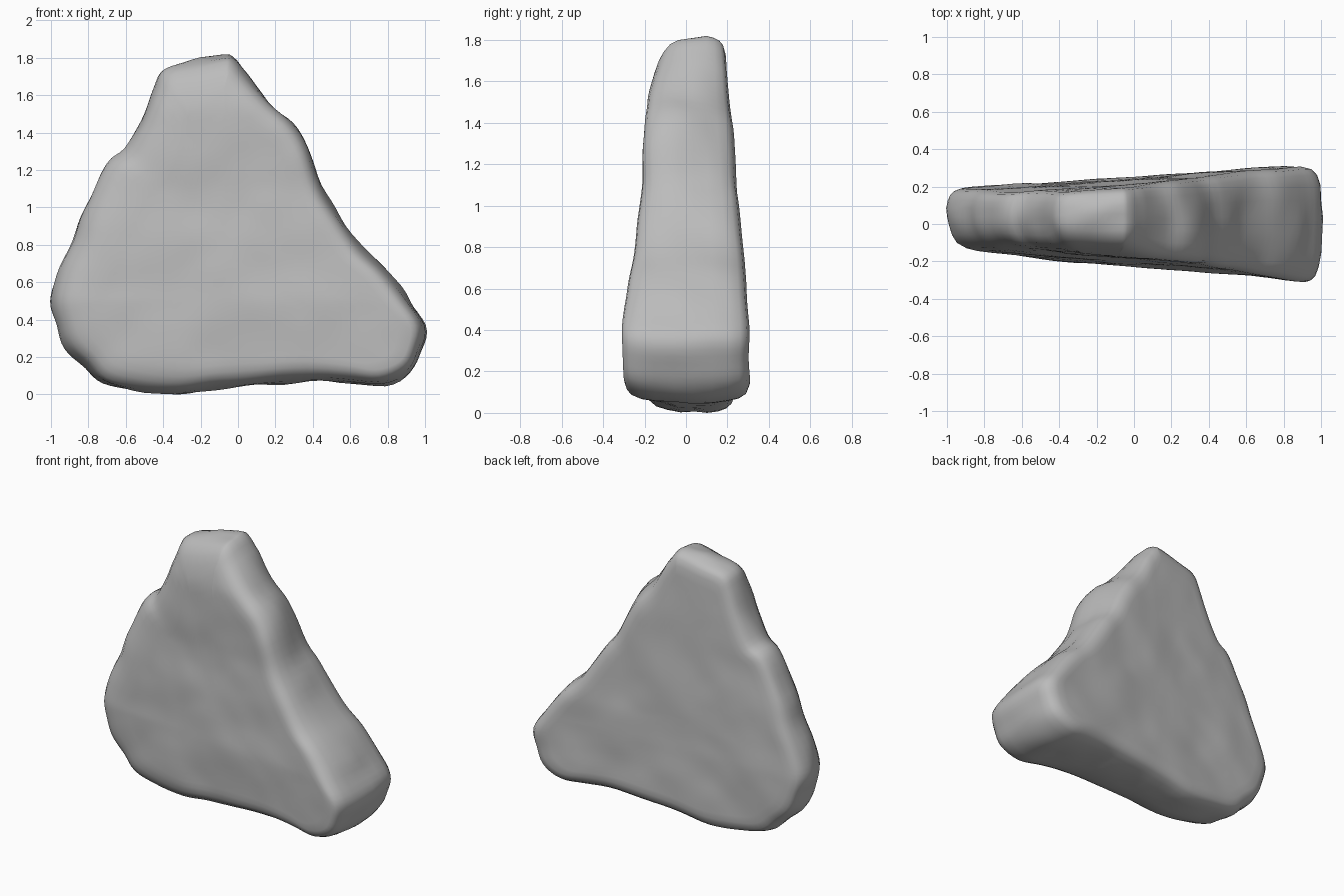
import bpy, bmesh
from mathutils import Vector, noise

cube = bpy.data.objects.get("Cube")
if cube:
    bpy.data.objects.remove(cube, do_unlink=True)

# Slab outline in x, z, clockwise from the peak
OUTLINE = [(-.08, 1.82), (-.02, 1.8), (.05, 1.71), (.17, 1.57), (.3, 1.46),
           (.38, 1.33), (.45, 1.12), (.55, .95), (.67, .78), (.8, .66),
           (.92, .5), (1, .37), (.98, .24), (.92, .12), (.78, .05), (.6, .06),
           (.38, .07), (.1, .05), (-.1, .03), (-.32, 0), (-.55, .02),
           (-.72, .06), (-.82, .15), (-.92, .25), (-.97, .37), (-1, .5),
           (-.96, .64), (-.88, .82), (-.82, 1), (-.7, 1.23), (-.6, 1.31),
           (-.52, 1.46), (-.45, 1.64), (-.39, 1.74), (-.24, 1.78)]
# Edge rounding, front to back: depth from -1 to 1, inset from the outline
RINGS = [(-1, .16), (-.97, .11), (-.9, .07), (-.75, .035), (-.5, .015),
         (-.2, .003), (.1, 0), (.4, 0), (.65, .01), (.83, .025), (.94, .05),
         (1, .1)]
CENTRE = Vector((-.07, .72))
STEPS = 4
FACE_RINGS = 16


def spline(points, steps):
    """Closed Catmull-Rom curve through the points."""
    pts = [Vector(p) for p in points]
    n = len(pts)
    out = []
    for i in range(n):
        a, b, c, d = (pts[(i + k) % n] for k in (-1, 0, 1, 2))
        for s in range(steps):
            t = s / steps
            out.append(b + (c - a) * t / 2 + (a - b * 2.5 + c * 2 - d / 2) * t**2
                       + (b * 3 - a - c * 3 + d) * t**3 / 2)
    return out


def depth(x, z, t):
    """The slab thins towards its right and its peak, where the front leans back."""
    front = -.2 - .085 * (x + .3)
    front += .04 * min(1, max(0, z - .5) / .6) + .25 * max(0, z - 1.53)
    back = .23 + .067 * (x + .3) - .045 * max(0, z - .5)
    return front + (back - front) * (t + 1) / 2


def weathered(p, t):
    """Gentle lumps on the broad faces, deeper wear on the narrow sides."""
    x, y, z = p
    y += (noise.noise(p * 3) * .012 + noise.noise(p * 6) * .004) * t
    wear = (1 - abs(t)) * noise.noise(Vector((x * 5, y * 7, z * 5))) * .03
    return Vector((x - wear * (x - CENTRE.x), y, z - wear * (z - CENTRE.y)))


curve = spline(OUTLINE, STEPS)
count = len(curve)
normals = []
for i, p in enumerate(curve):
    along = curve[(i + 7) % count] - curve[i - 7]
    outward = Vector((-along.y, along.x)).normalized()
    normals.append((outward + (p - CENTRE).normalized() * .6).normalized())

bm = bmesh.new()


def add_ring(points, t):
    return [bm.verts.new(weathered(Vector((p.x, depth(p.x, p.y, t), p.y)), t))
            for p in points]


def inset_points(t, inset):
    """The front is rounder on the right flank and the peak."""
    out = []
    for p, n in zip(curve, normals):
        if t < 0:
            amount = inset * (1 - .5 * n.x + .2 * n.y)
        else:
            amount = inset * (.9 + .15 * n.x)
        # Hollow behind the shoulder on the upper left flank
        if p.x > 0:
            hollow = max(0, 1 - (abs(p.y - 1.38) / .32) ** 2)
            amount += .06 * hollow * min(1, max(0, t + .3))
        out.append(p - n * amount)
    return out


def face_rings(t, inset):
    """Shrinking rings that fill a broad face, outermost first."""
    edge = inset_points(t, inset)
    return [add_ring([CENTRE + (p - CENTRE) * (1 - k / FACE_RINGS) for p in edge], t)
            for k in range(1, FACE_RINGS)]


# Stone slab: front face, rounded edge, back face
rings = face_rings(*RINGS[0])[::-1]
rings += [add_ring(inset_points(t, s), t) for t, s in RINGS]
rings += face_rings(*RINGS[-1])
for a, b in zip(rings, rings[1:]):
    for i in range(count):
        j = (i + 1) % count
        bm.faces.new((a[i], a[j], b[j], b[i]))
bm.faces.new(rings[0])
bm.faces.new(rings[-1])
bmesh.ops.recalc_face_normals(bm, faces=bm.faces)

# Rest on the ground
low = min(v.co.z for v in bm.verts)
bmesh.ops.translate(bm, verts=bm.verts, vec=(0, 0, -low))

mesh = bpy.data.meshes.new("stone_slab")
bm.to_mesh(mesh)
bm.free()
slab = bpy.data.objects.new("stone_slab", mesh)
bpy.context.collection.objects.link(slab)

stone = bpy.data.materials.new("grey stone")
stone.use_nodes = True
grey = (.5, .5, .5, 1)
stone.diffuse_color = grey
stone.node_tree.nodes["Principled BSDF"].inputs["Base Color"].default_value = grey
mesh.materials.append(stone)

bpy.context.view_layer.objects.active = slab
slab.select_set(True)
bpy.ops.object.shade_smooth_by_angle(angle=.9)
